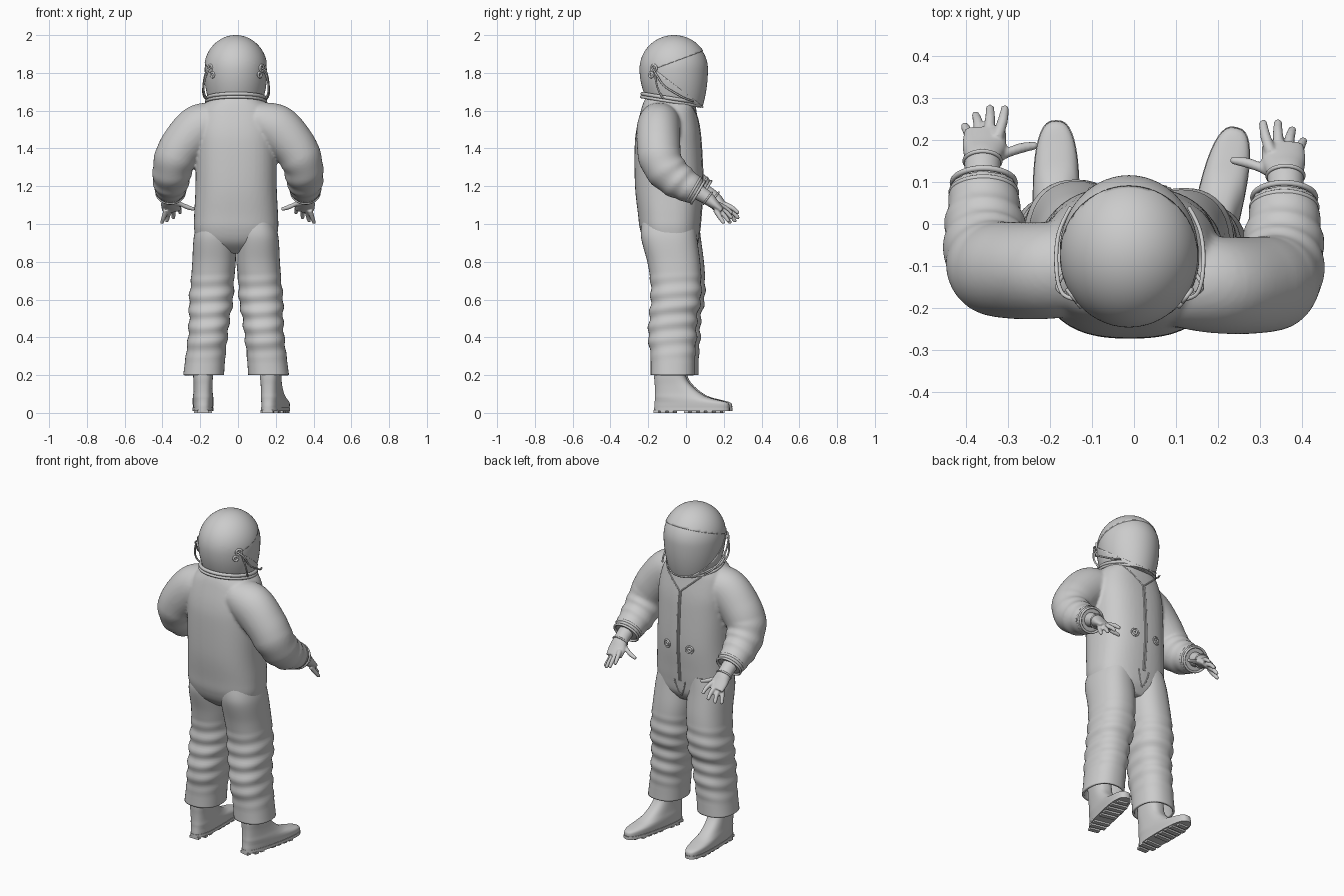
import bpy, bmesh, math
from mathutils import Vector, Matrix

if "Cube" in bpy.data.objects:
    bpy.data.objects.remove(bpy.data.objects["Cube"])

CX = -0.01  # body centre line


def finish(name, bm, voxel=0, angle=35):
    bmesh.ops.recalc_face_normals(bm, faces=bm.faces)
    me = bpy.data.meshes.new(name)
    bm.to_mesh(me)
    bm.free()
    ob = bpy.data.objects.new(name, me)
    bpy.context.collection.objects.link(ob)
    me.shade_smooth()
    me.set_sharp_from_angle(angle=math.radians(angle))
    if voxel:
        m = ob.modifiers.new("blend", 'REMESH')
        m.mode, m.voxel_size, m.use_smooth_shade = 'VOXEL', voxel, True
        m = ob.modifiers.new("soften", 'SMOOTH')
        m.factor, m.iterations = 0.5, 4
    return ob


def solidify(ob, t):
    m = ob.modifiers.new("thickness", 'SOLIDIFY')
    m.thickness, m.offset = t, -1


def spline(keys, i, t):
    k = [keys[max(0, min(len(keys) - 1, j))] for j in (i - 1, i, i + 1, i + 2)]
    return [0.5 * (2 * b + (c - a) * t + (2 * a - 5 * b + 4 * c - d) * t * t + (3 * b - a - 3 * c + d) * t ** 3)
            for a, b, c, d in zip(*k)]


def tube(bm, keys, seg=32, sub=6, power=2, level=False, folds=None, cap_end=True):
    """Loft through keys (x, y, z, half width, half depth); folds = (from key, to key, count, depth)."""
    ts = [(i, s / sub) for i in range(len(keys) - 1) for s in range(sub)] + [(len(keys) - 2, 1.0)]
    rows = [spline(keys, i, t) for i, t in ts]
    loops = []
    for n, r in enumerate(rows):
        c = Vector(r[:3])
        u, v = Vector((1, 0, 0)), Vector((0, 1, 0))
        if not level:
            d = (Vector(rows[min(n + 1, len(rows) - 1)][:3]) - Vector(rows[max(n - 1, 0)][:3])).normalized()
            u = (u - d * u.dot(d)).normalized()
            v = d.cross(u)
        loop = []
        for k in range(seg):
            a = 2 * math.pi * k / seg
            ca, sa = math.cos(a), math.sin(a)
            pu = math.copysign(abs(ca) ** (2 / power), ca) * r[3]
            pv = math.copysign(abs(sa) ** (2 / power), sa) * r[4]
            f = 1
            if folds:
                q = (sum(ts[n]) - folds[0]) / (folds[1] - folds[0])
                if 0 < q < 1:
                    f += folds[3] * math.sin(6.283 * folds[2] * q + 1.3 * math.sin(a + 0.6)) * math.sin(math.pi * q) ** 0.5
            loop.append(bm.verts.new(c + (u * pu + v * pv) * f))
        loops.append(loop)
    for a, b in zip(loops, loops[1:]):
        for k in range(seg):
            bm.faces.new((a[k], a[(k + 1) % seg], b[(k + 1) % seg], b[k]))
    bm.faces.new(loops[0])
    if cap_end:
        bm.faces.new(loops[-1])


def ring(name, loc, normal, major, minor, sy=1):
    rot = Vector(normal).to_track_quat('Z', 'Y').to_euler()
    bpy.ops.mesh.primitive_torus_add(location=loc, rotation=rot, major_radius=major, minor_radius=minor,
                                     major_segments=48, minor_segments=10)
    ob = bpy.context.object
    ob.name = name
    ob.scale.y = sy
    ob.data.shade_smooth()
    return ob


def wire(name, pts, r):
    cu = bpy.data.curves.new(name, 'CURVE')
    cu.dimensions, cu.bevel_depth, cu.bevel_resolution, cu.use_fill_caps = '3D', r, 2, True
    sp = cu.splines.new('NURBS')
    sp.points.add(len(pts) - 1)
    for p, q in zip(sp.points, pts):
        p.co = (*q, 1)
    sp.use_endpoint_u, sp.order_u, sp.resolution_u = True, 3, 4
    ob = bpy.data.objects.new(name, cu)
    bpy.context.collection.objects.link(ob)


# Suit torso with both sleeves blended together
bm = bmesh.new()
torso = [(-.08, 1.70, .11, .11), (-.085, 1.655, .145, .135), (-.092, 1.6, .19, .147), (-.095, 1.5, .213, .168),
         (-.095, 1.4, .215, .177), (-.09, 1.2, .215, .18), (-.087, 1.05, .222, .167), (-.085, .97, .222, .158),
         (-.075, .9, .2, .138), (-.06, .845, .12, .09)]
tube(bm, [(CX, *k) for k in torso], 48, 6, 2.5, level=True)
sleeve = [(.10, -.10, 1.545, .10, .11), (.20, -.11, 1.51, .125, .115), (.29, -.11, 1.42, .118, .115),
          (.335, -.10, 1.34, .11, .112), (.35, -.055, 1.27, .102, .105), (.355, 0, 1.225, .095, .095),
          (.357, .05, 1.195, .085, .082), (.357, .095, 1.17, .078, .072)]
SIDES = ((-1, 0, "left"), (1, -.035, "right"))
for s, dy, _ in SIDES:
    tube(bm, [(s * x, y + dy, z, a, b) for x, y, z, a, b in sleeve], 36, 8, folds=(2.6, 7, 4, .035))
suit = finish("suit_torso_and_sleeves", bm, .009)

# Gloves and cuffs
fingers = [[(.325, .205, 1.105), (.312, .245, 1.085), (.307, .273, 1.062)],
           [(.345, .205, 1.09), (.342, .25, 1.06), (.342, .274, 1.035)],
           [(.365, .20, 1.08), (.37, .238, 1.045), (.376, .258, 1.018)],
           [(.38, .19, 1.075), (.393, .215, 1.035), (.402, .232, 1.01)],
           [(.345, .155, 1.12), (.305, .168, 1.105), (.27, .18, 1.09), (.238, .186, 1.08)]]
palm = [(.36, .08, 1.18, .044, .042), (.36, .145, 1.14, .043, .037), (.356, .185, 1.105, .052, .027),
        (.353, .222, 1.073, .05, .017)]
for s, dy, side in SIDES:
    bm = bmesh.new()
    tube(bm, [(s * x, y + dy, z, a, b) for x, y, z, a, b in palm], 24)
    for f in fingers:
        radii = [.014] + [.0125] * (len(f) - 2) + [.010]
        path = [Vector((s * x, y + dy, z)) for x, y, z in f]
        if f is fingers[-1]:
            radii[0] = .024
        tube(bm, [(*p, r, r) for p, r in zip(path, radii)], 12)
        bmesh.ops.create_uvsphere(bm, u_segments=12, v_segments=8, radius=.0105,
                                  matrix=Matrix.Translation(path[-1]))
    finish(side + "_glove", bm, .0045)
    for y, z, r in ((.075, 1.183, .077), (.098, 1.168, .074)):
        ring(side + "_cuff_band", (s * .357, y + dy, z), (0, .85, -.5), r, .007, .93)
    ring(side + "_wrist_band", (s * .36, .15 + dy, 1.137), (0, .8, -.6), .043, .005, .9)

# Trouser legs with knee folds and open hems
leg = [(.10, -.08, 1.02, .10, .14), (.112, -.078, .93, .112, .148), (.117, -.053, .8, .115, .14),
       (.125, -.042, .7, .114, .135), (.132, -.042, .6, .117, .133), (.141, -.056, .5, .108, .127),
       (.15, -.06, .4, .105, .128), (.162, -.058, .3, .105, .118), (.172, -.058, .2, .108, .117)]
for s, dy, side in ((-1, .008, "left"), (1, -.012, "right")):
    bm = bmesh.new()
    tube(bm, [(CX + s * x, y + dy, z, a, b) for x, y, z, a, b in leg], 40, 8, 2.3, level=True,
         folds=(2.6, 7.2, 5.5, .04), cap_end=False)
    solidify(finish(side + "_trouser_leg", bm), .012)

# Boots with soles and treads; origin at the heel so the right one can turn out
boot = [(.015, .052, -.06, .34), (.035, .054, -.06, .345), (.055, .055, -.058, .335), (.07, .055, -.057, .28),
        (.085, .054, -.057, .225), (.11, .051, -.056, .18), (.15, .05, -.057, .135), (.19, .052, -.06, .11),
        (.25, .054, -.06, .10)]
for x, y, turn, side in ((-.185, -.10, 0, "left"), (.168, -.108, -.22, "right")):
    bm = bmesh.new()
    tube(bm, [(0, (h + t) / 2, z, rx, (t - h) / 2) for z, rx, h, t in boot], 40, 4, 2.7, level=True)
    sole = bmesh.new()
    tube(sole, [(0, .1425, z, .056, .2045) for z in (.01, .028)], 40, 1, 2.7, level=True)
    for i in range(9):
        ty = -.045 + i * .042
        if 2 < i < 4:
            continue
        w = .095 if i not in (0, 8) else .06
        bmesh.ops.create_cube(sole, size=1, matrix=Matrix.Translation((0, ty, .007)) @ Matrix.Diagonal((w, .026, .014, 1)))
    for ob in (finish(side + "_boot", bm, angle=50), finish(side + "_boot_sole", sole)):
        ob.location, ob.rotation_euler.z = (x, y, 0), turn

# Helmet shell, cut open around the visor, over an inner bubble
HC, HR = Vector((-.012, -.063, 1.82)), Vector((.168, .183, .18))


def helmet(k):
    bm = bmesh.new()
    bmesh.ops.create_uvsphere(bm, u_segments=56, v_segments=40, radius=1)
    for v in bm.verts:
        p, r = v.co.copy(), math.hypot(v.co.x, v.co.y)
        if p.z < 0 and r > .01:
            g = min(1 - .17 * p.z * p.z, r * 4) / r
            p.x, p.y = p.x * g, p.y * g
        q = Vector([a * b * k for a, b in zip(p, HR)])
        q.z += .2 * q.y * min(0, p.z)
        if p.z < 0:
            q.z += .4 * q.y * p.z * 0
        v.co = HC + q
    return bm


bm = helmet(1)
hinge = Vector((0, -.17, 1.82))
n_up, n_low = Vector((0, -.1, .27)), Vector((0, .175, .23))
for n in (n_up, n_low):
    bmesh.ops.bisect_plane(bm, geom=bm.verts[:] + bm.edges[:] + bm.faces[:], plane_co=hinge, plane_no=n)
gone = [f for f in bm.faces if (f.calc_center_median() - hinge).dot(n_up) < 0
        and (f.calc_center_median() - hinge).dot(n_low) > 0]
bmesh.ops.delete(bm, geom=gone, context='FACES')
solidify(finish("helmet_shell", bm), .014)
finish("visor", helmet(.978))

# Neck rings
ring("neck_ring", (CX, -.078, 1.665), (0, .16, 1), .155, .010)
ring("neck_ring_lower", (CX, -.08, 1.648), (0, .16, 1), .157, .008)

# Visor hinges, arms and looped hoses on both sides
for s in (-1, 1):
    for y, z, r in ((-.17, 1.825, .017), (-.185, 1.79, .013)):
        x = CX + s * .168 * math.sqrt(max(0, 1 - ((y - HC.y) / .183) ** 2))
        ring("visor_hinge", (x, y, z), (s, -.8, 0), r, .006)
    pts = [(.125, -.18, 1.83), (.155, -.175, 1.82), (.168, -.15, 1.78), (.174, -.12, 1.73), (.176, -.06, 1.695),
           (.165, .0, 1.66), (.14, .04, 1.65)]
    wire("helmet_hose", [(CX + s * x, y, z) for x, y, z in pts], .005)
    pts = [(.155, -.165, 1.80), (.172, -.16, 1.75), (.172, -.14, 1.69), (.158, -.12, 1.665)]
    wire("helmet_strap", [(CX + s * x, y, z) for x, y, z in pts], .005)

# Chest details laid onto the suit surface: zip, collar seam, valves, crotch flap
bpy.context.view_layer.update()
suit_eval = suit.evaluated_get(bpy.context.evaluated_depsgraph_get())


def on_chest(x, z):
    hit, loc, _, _ = suit_eval.ray_cast(Vector((x, 1, z)), Vector((0, -1, 0)))
    return (x, loc.y if hit else .05, z)


for dx in (-.006, .006):
    wire("zip", [on_chest(CX + dx, 1.52 - i * .045) for i in range(13)], .004)
for s in (-1, 1):
    wire("collar_seam", [on_chest(CX + s * (.003 + i * .022), 1.52 + i * .02) for i in range(6)], .004)
    wire("crotch_flap", [on_chest(CX + s * x, z) for x, z in ((.035, .98), (.03, .95), (.012, .9), (0, .885))], .004)
    x, y, z = on_chest(CX + s * .075, 1.19)
    ring("chest_valve", (x, y + .003, z), (s * .25, 1, 0), .020, .005)
    ring("chest_valve_core", (x, y + .004, z), (s * .25, 1, 0), .009, .006)
